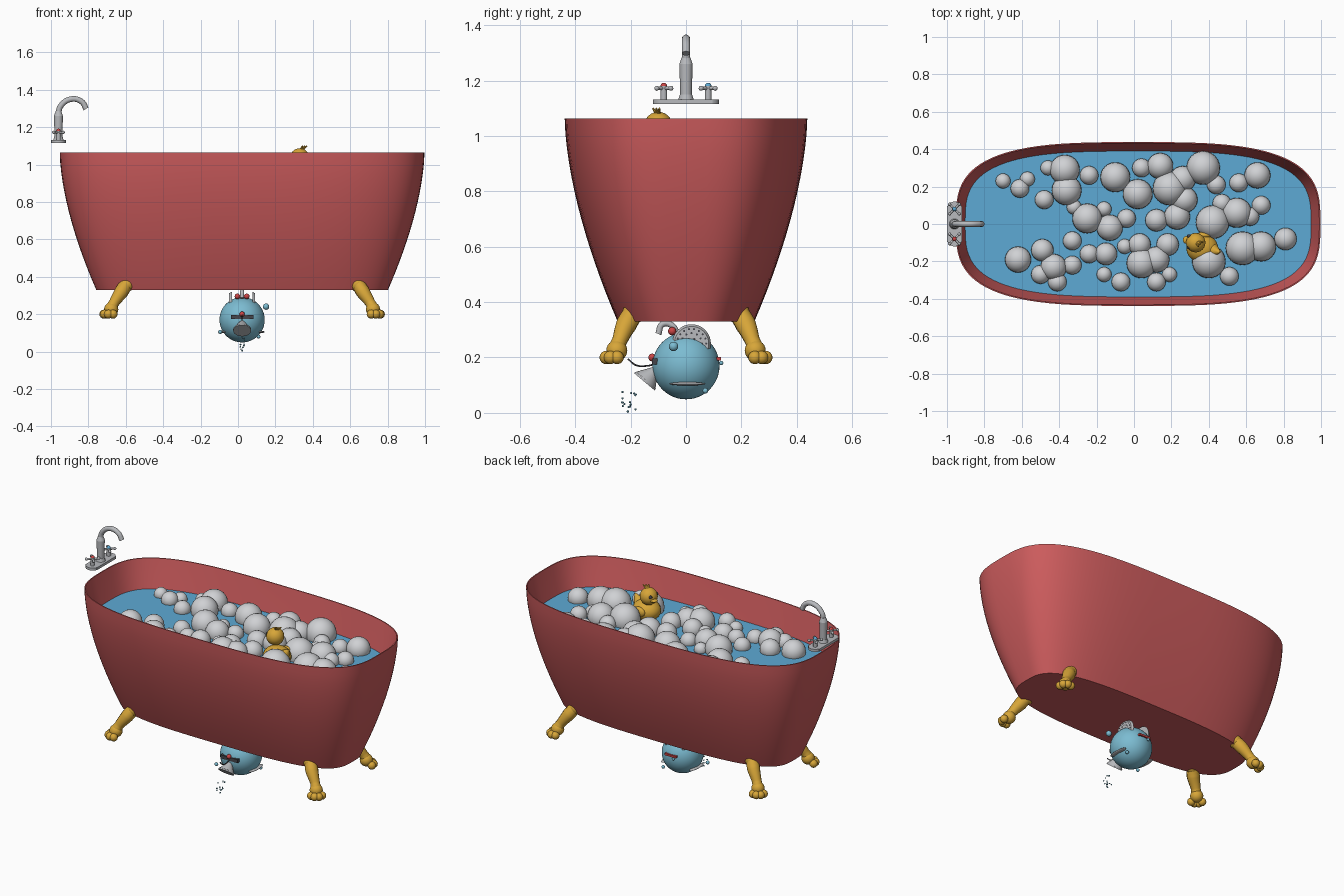
import bpy, bmesh, math, random
from mathutils import Vector, Matrix

cube = bpy.data.objects.get("Cube")
if cube:
    bpy.data.objects.remove(cube)
random.seed(4)


def material(name, r, g, b):
    m = bpy.data.materials.new(name)
    m.use_nodes = True
    m.diffuse_color = (r, g, b, 1)
    m.node_tree.nodes["Principled BSDF"].inputs["Base Color"].default_value = (r, g, b, 1)
    return m


RED = material("tub red", .6, .105, .108)
WATER = material("water blue", .11, .4, .66)
GOLD = material("gold", .68, .38, .04)
FOAM = material("foam white", .63, .64, .66)
CHROME = material("chrome grey", .48, .49, .51)
SKY = material("pale blue", .2, .5, .64)
DARK = material("dark grey", .06, .06, .07)
KNOB = material("knob red", .6, .06, .06)


def finish(name, bm, mat, angle=40):
    """Turn a bmesh into a smooth shaded object with sharp edges kept."""
    bmesh.ops.recalc_face_normals(bm, faces=bm.faces)
    for f in bm.faces:
        f.smooth = True
    me = bpy.data.meshes.new(name)
    bm.to_mesh(me)
    bm.free()
    me.set_sharp_from_angle(angle=math.radians(angle))
    me.materials.append(mat)
    ob = bpy.data.objects.new(name, me)
    bpy.context.collection.objects.link(ob)
    return ob


def ball(bm, loc, r, scale=(1, 1, 1), seg=24):
    m = Matrix.Translation(loc) @ Matrix.Diagonal((*scale, 1))
    bmesh.ops.create_uvsphere(bm, u_segments=seg, v_segments=seg // 2, radius=r, matrix=m)


def rod(bm, a, b, r1, r2=None, seg=24):
    a, b = Vector(a), Vector(b)
    rot = (b - a).to_track_quat('Z', 'Y').to_matrix().to_4x4()
    bmesh.ops.create_cone(bm, cap_ends=True, segments=seg, radius1=r1,
                          radius2=r1 if r2 is None else r2, depth=(b - a).length,
                          matrix=Matrix.Translation((a + b) / 2) @ rot)


def box(bm, loc, size):
    bmesh.ops.create_cube(bm, matrix=Matrix.Translation(loc) @ Matrix.Diagonal((*size, 1)))


def tube(name, pts, radii, mat):
    """Smooth swept pipe with a radius at every point."""
    cu = bpy.data.curves.new(name, 'CURVE')
    cu.dimensions, cu.bevel_depth, cu.use_fill_caps = '3D', 1, True
    sp = cu.splines.new('BEZIER')
    sp.bezier_points.add(len(pts) - 1)
    for p, co, r in zip(sp.bezier_points, pts, radii):
        p.co, p.radius = co, r
        p.handle_left_type = p.handle_right_type = 'AUTO'
    tmp = bpy.data.objects.new(name + "_path", cu)
    bpy.context.collection.objects.link(tmp)
    bpy.context.view_layer.update()
    bm = bmesh.new()
    me = bpy.data.meshes.new_from_object(tmp.evaluated_get(bpy.context.evaluated_depsgraph_get()))
    bm.from_mesh(me)
    bpy.data.objects.remove(tmp)
    return finish(name, bm, mat)


# Tub: rounded oblong rings lofted up the outside and back down inside
CX, BASE, RIM, LEVEL, SEG = .022, .33, 1.063, .89, 96


def ring(bm, hx, hy, z, n=3.2):
    def power(v):
        return math.copysign(abs(v) ** (2 / n), v)
    angles = [math.tau * i / SEG for i in range(SEG)]
    return [bm.verts.new((CX + hx * power(math.cos(a)), hy * power(math.sin(a)), z)) for a in angles]


bm = bmesh.new()
rings = []
for i in range(15):
    t = i / 14
    f = 1 - (1 - t) ** 1.65
    rings.append(ring(bm, .78 + .195 * f, .247 + .191 * f, BASE + (RIM - BASE) * t))
rings += [ring(bm, .969, .432, RIM), ring(bm, .95, .412, .98), ring(bm, .922, .387, LEVEL - .01)]
for lo, hi in zip(rings, rings[1:]):
    for i in range(SEG):
        j = (i + 1) % SEG
        bm.faces.new((lo[i], lo[j], hi[j], hi[i]))
bm.faces.new(rings[0][::-1])
finish("tub", bm, RED)

bm = bmesh.new()
bm.faces.new(ring(bm, .927, .391, LEVEL))
finish("bath_water", bm, WATER)

# Foam bubbles: positions in hundredths, grouped by radius
FOAM_SPOTS = {
    4: [(-70, 23), (-57, 24), (-46, 30), (-16, 8), (-32, 9), (-5, -12), (19, -27), (-16, -27)],
    5: [(-61, 19), (-48, 13), (-24, 26), (4, 30), (44, 21), (56, 22), (68, 10), (62, 4), (47, 11),
        (-4, 3), (-33, -9), (-50, -27), (-41, -31), (-33, -22), (-24, -16), (12, -31), (-7, -31),
        (51, -28)],
    6: [(12, 2), (-49, -14), (-15, -16), (3, -11), (18, -11), (81, -8)],
    7: [(14, 31), (26, 24), (27, 13), (66, 26), (23, 4), (-13, -2), (-62, -19), (-43, -23), (12, -19)],
    8: [(-37, 29), (-36, 18), (-10, 25), (2, 16), (55, 6), (-25, 3), (4, -21), (68, -12)],
    9: [(19, 19), (37, 30), (42, 1), (40, -20), (58, -13)]}
bm = bmesh.new()
for r, spots in FOAM_SPOTS.items():
    for x, y in spots:
        ball(bm, (x / 100, y / 100, LEVEL + r / 400), r / 100)
finish("foam_bubbles", bm, FOAM)

# Clawed legs at the four corners
for sx, side in ((-1, "right"), (1, "left")):
    for sy, end in ((-1, "front"), (1, "back")):
        def at(x, y, z):
            return CX + sx * x, sy * y, z
        name = f"{end}_{side}_"
        tube(name + "leg", [at(.61, .18, .375), at(.645, .215, .32), at(.685, .24, .26), at(.705, .255, .22)],
             [.036, .038, .028, .033], GOLD)
        bm = bmesh.new()
        ball(bm, at(.615, .19, .36), .04)
        ball(bm, at(.70, .25, .225), .038)
        for k in range(4):
            a = math.radians(52 + (k - 1.5) * 42)
            ball(bm, at(.705 + .035 * math.cos(a), .255 + .035 * math.sin(a), .2), .024, seg=16)
        finish(name + "claw_foot", bm, GOLD)

# Tap set above the end rim
FX = -.96
bm = bmesh.new()
box(bm, (FX, 0, 1.123), (.08, .19, .016))
for s in (-1, 1):
    rod(bm, (FX, s * .08, 1.115), (FX, s * .08, 1.131), .04)
rod(bm, (FX, 0, 1.13), (FX, 0, 1.15), .028, .022)
rod(bm, (FX, 0, 1.15), (FX, 0, 1.26), .021, .024)
rod(bm, (FX, 0, 1.26), (FX, 0, 1.285), .024, .015)
finish("tap_base", bm, CHROME)
tube("tap_spout", [(FX, 0, 1.27), (-.95, 0, 1.31), (-.89, 0, 1.35), (-.835, 0, 1.335), (-.812, 0, 1.298)],
     [.015] * 5, CHROME)
for s, cap, label in ((-1, KNOB, "hot"), (1, WATER, "cold")):
    bm = bmesh.new()
    y = s * .08
    rod(bm, (FX, y, 1.13), (FX, y, 1.18), .012)
    for a in (math.pi / 4, -math.pi / 4):
        d = Vector((math.cos(a), math.sin(a), 0)) * .036
        c = Vector((FX, y, 1.172))
        rod(bm, c - d, c + d, .006, seg=12)
        for e in (c - d, c + d):
            ball(bm, e, .009, seg=12)
    finish(label + "_tap_handle", bm, CHROME)
    bm = bmesh.new()
    ball(bm, (FX, y, 1.18), .012, seg=12)
    finish(label + "_tap_cap", bm, cap)

# Toy duck floating among the foam
bm = bmesh.new()
ball(bm, (.365, -.13, .93), .085, (1, .9, .75))
ball(bm, (.33, -.1, 1.035), .052)
ball(bm, (.285, -.085, 1.025), .022, (1.1, 1, .45))
rod(bm, (.42, -.14, .95), (.46, -.15, 1), .04, .005)
for s in (-1, 1):
    ball(bm, (.375, -.13 + s * .07, .94), .045, (1, .4, .7))
for k in range(3):
    rod(bm, (.335, -.1, 1.075), (.345 + .012 * k, -.12 + .012 * k, 1.1), .01, .003, 8)
finish("toy_duck", bm, GOLD)
bm = bmesh.new()
for y in (-.125, -.065):
    ball(bm, (.293, y, 1.05), .01, seg=12)
finish("duck_eyes", bm, DARK)

# Ball hanging under the tub
C = Vector((CX, 0, .17))
bm = bmesh.new()
ball(bm, C, .121, seg=48)
for x, y, z, r in ((.15, -.045, .24, .017), (-.095, -.08, .105, .011), (.11, .07, .08, .01), (0, .127, .18, .008)):
    ball(bm, (x, y, z), r, seg=16)
finish("hanging_ball", bm, SKY)

# Perforated discs on both sides of the ball
plates, holes = bmesh.new(), bmesh.new()
for s in (-1, 1):
    x = CX + s * .055
    rod(plates, (x, .02, .25), (x + s * .014, .02, .25), .07, .062, 32)
    for r, n in ((.02, 6), (.038, 12), (.053, 18)):
        for k in range(n):
            a = math.tau * k / n
            p = Vector((x + s * .011, .02 + r * math.cos(a), .25 + r * math.sin(a)))
            rod(holes, p, p + Vector((s * .004, 0, 0)), .004, seg=8)
finish("strainer_discs", plates, CHROME)
finish("strainer_holes", holes, DARK)

# Small tap, side trims and shower head on the ball
tube("small_spout", [(CX, -.03, .27), (CX, -.05, .315), (CX, -.085, .32), (CX, -.1, .285)], [.011] * 4, CHROME)
bm = bmesh.new()
for s in (-1, 1):
    ball(bm, (CX + s * .025, -.05, .295), .015, seg=16)
ball(bm, (CX, -.122, .2), .014, seg=16)
box(bm, (CX, .117, .195), (.08, .02, .012))
finish("red_knobs", bm, KNOB)
bm = bmesh.new()
box(bm, (CX, -.112, .185), (.12, .02, .022))
finish("front_bar", bm, DARK)
bm = bmesh.new()
for s in (-1, 1):
    ball(bm, (CX + s * .1, .005, .105), .065, (.3, 1, .1))
rod(bm, (CX, -.108, .16), (CX, -.145, .118), .01, .046)
rod(bm, (CX, -.145, .118), (CX, -.15, .112), .048)
finish("shower_head", bm, CHROME)
tube("shower_hose", [(CX, -.21, .195), (CX, -.18, .172), (CX, -.14, .17), (CX, -.1, .18)], [.003] * 4, DARK)

# Falling water drops
bm = bmesh.new()
ball(bm, (CX, -.21, .005), .005, seg=8)
for k in range(16):
    ball(bm, (CX + random.uniform(-.015, .015), random.uniform(-.235, -.17), random.uniform(.01, .08)), .004, seg=8)
finish("water_drops", bm, SKY)
